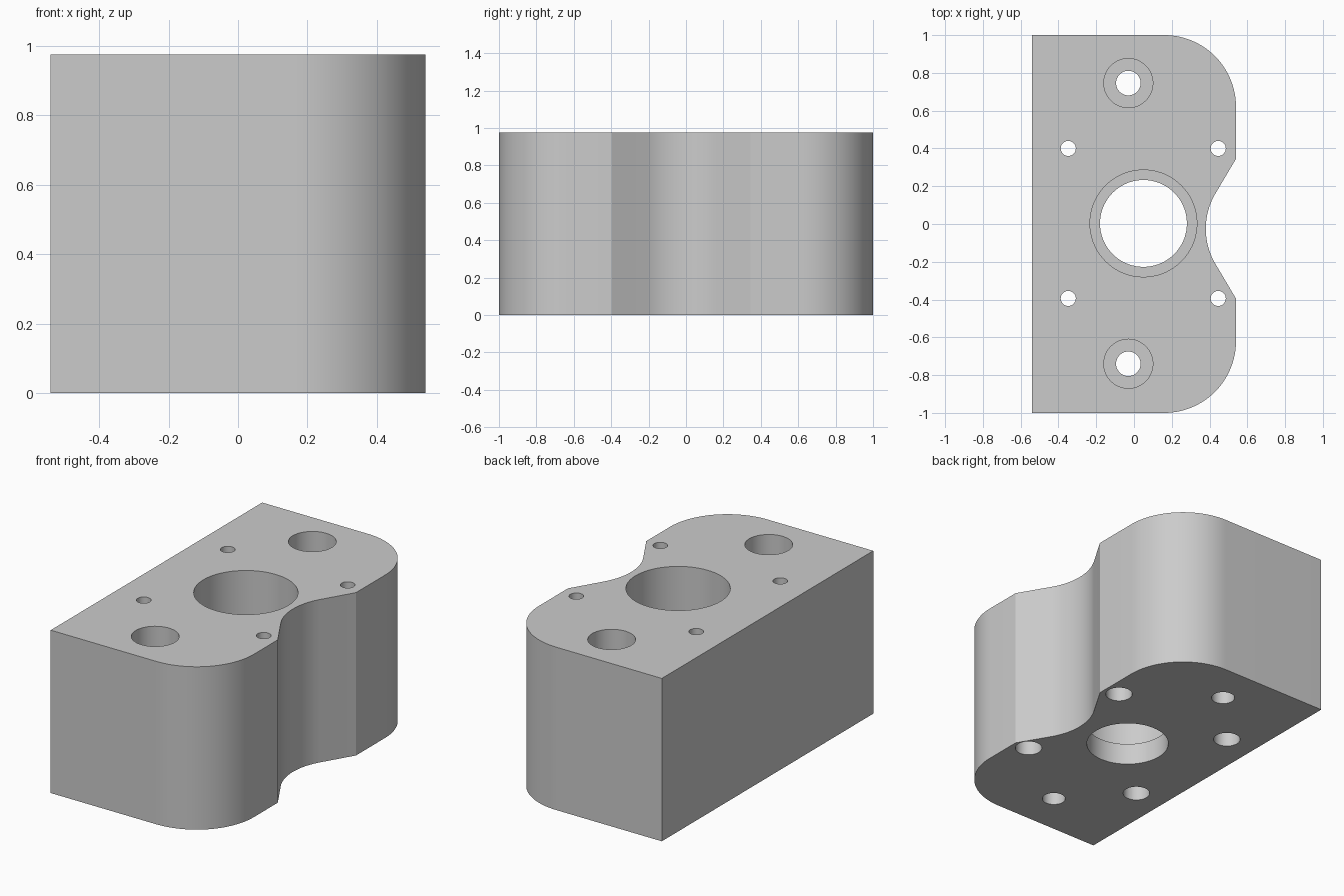
import bpy, bmesh
from math import sin, cos, radians

default = bpy.data.objects.get("Cube")
if default:
    bpy.data.objects.remove(default, do_unlink=True)

HEIGHT = 0.975
HALF_X, HALF_Y = 0.54, 1.0
EPS = 0.05

grey = bpy.data.materials.new("plain_grey")
grey.use_nodes = True
colour = (0.6, 0.6, 0.6, 1)
grey.diffuse_color = colour
grey.node_tree.nodes["Principled BSDF"].inputs["Base Color"].default_value = colour


def arc(cx, cy, r, start, end, steps):
    """Points along an arc, angles in degrees."""
    angles = [radians(start + (end - start) * i / steps) for i in range(steps + 1)]
    return [(cx + r * cos(a), cy + r * sin(a)) for a in angles]


# Block outline: square back edge, two rounded corners and a waisted notch
FILLET = 0.38
NOTCH_R, NOTCH_Y, NOTCH_X = 0.365, -0.025, 0.38
outline = [(-HALF_X, -HALF_Y)]
outline += arc(HALF_X - FILLET, -HALF_Y + FILLET, FILLET, -90, 0, 24)
outline.append((HALF_X, NOTCH_Y - 0.37))
outline += arc(NOTCH_X + NOTCH_R, NOTCH_Y, NOTCH_R, 210, 150, 20)
outline.append((HALF_X, NOTCH_Y + 0.37))
outline += arc(HALF_X - FILLET, HALF_Y - FILLET, FILLET, 0, 90, 24)
outline.append((-HALF_X, HALF_Y))

bm = bmesh.new()
base = bm.faces.new([bm.verts.new((x, y, 0)) for x, y in outline])
top = bmesh.ops.extrude_face_region(bm, geom=[base])
bmesh.ops.translate(bm, vec=(0, 0, HEIGHT),
                    verts=[v for v in top["geom"] if isinstance(v, bmesh.types.BMVert)])
bmesh.ops.recalc_face_normals(bm, faces=bm.faces)
mesh = bpy.data.meshes.new("mounting_block")
bm.to_mesh(mesh)
bm.free()
mesh.materials.append(grey)
block = bpy.data.objects.new("mounting_block", mesh)
bpy.context.collection.objects.link(block)
bpy.context.view_layer.objects.active = block
block.select_set(True)


def drill(x, y, r, z0, z1, sides=48):
    """Cut a round vertical hole between two heights."""
    bpy.ops.mesh.primitive_cylinder_add(vertices=sides, radius=r, depth=z1 - z0,
                                        location=(x, y, (z0 + z1) / 2))
    cutter = bpy.context.object
    cutter.name = "hole_cutter"
    cutter.hide_render = True
    cutter.data.materials.append(grey)
    bpy.context.view_layer.objects.active = block
    mod = block.modifiers.new("hole", "BOOLEAN")
    mod.operation = "DIFFERENCE"
    mod.solver = "EXACT"
    mod.object = cutter
    bpy.ops.object.modifier_apply(modifier=mod.name)
    bpy.data.objects.remove(cutter, do_unlink=True)


LOW, HIGH = -EPS, HEIGHT + EPS
LIP = 0.13
CENTRE_Y = 0.003

# Central bore with a narrower lip at the bottom
drill(0.05, CENTRE_Y, 0.23, LOW, HIGH, 72)
drill(0.05, CENTRE_Y, 0.283, LIP, HIGH, 72)

for side in (-1, 1):
    # Bolt holes, counterbored from above
    y = CENTRE_Y + side * 0.743
    drill(-0.03, y, 0.065, LOW, HIGH)
    drill(-0.03, y, 0.13, LIP, HIGH)
    # Screw holes, counterbored from below
    y = CENTRE_Y + side * 0.397
    for x in (-0.348, 0.446):
        drill(x, y, 0.04, LOW, HIGH, 32)
        drill(x, y, 0.075, LOW, HEIGHT - LIP, 32)

# Smooth curved walls, crisp edges
bpy.ops.object.select_all(action="DESELECT")
block.select_set(True)
bpy.context.view_layer.objects.active = block
bpy.ops.object.shade_smooth_by_angle(angle=radians(25))
